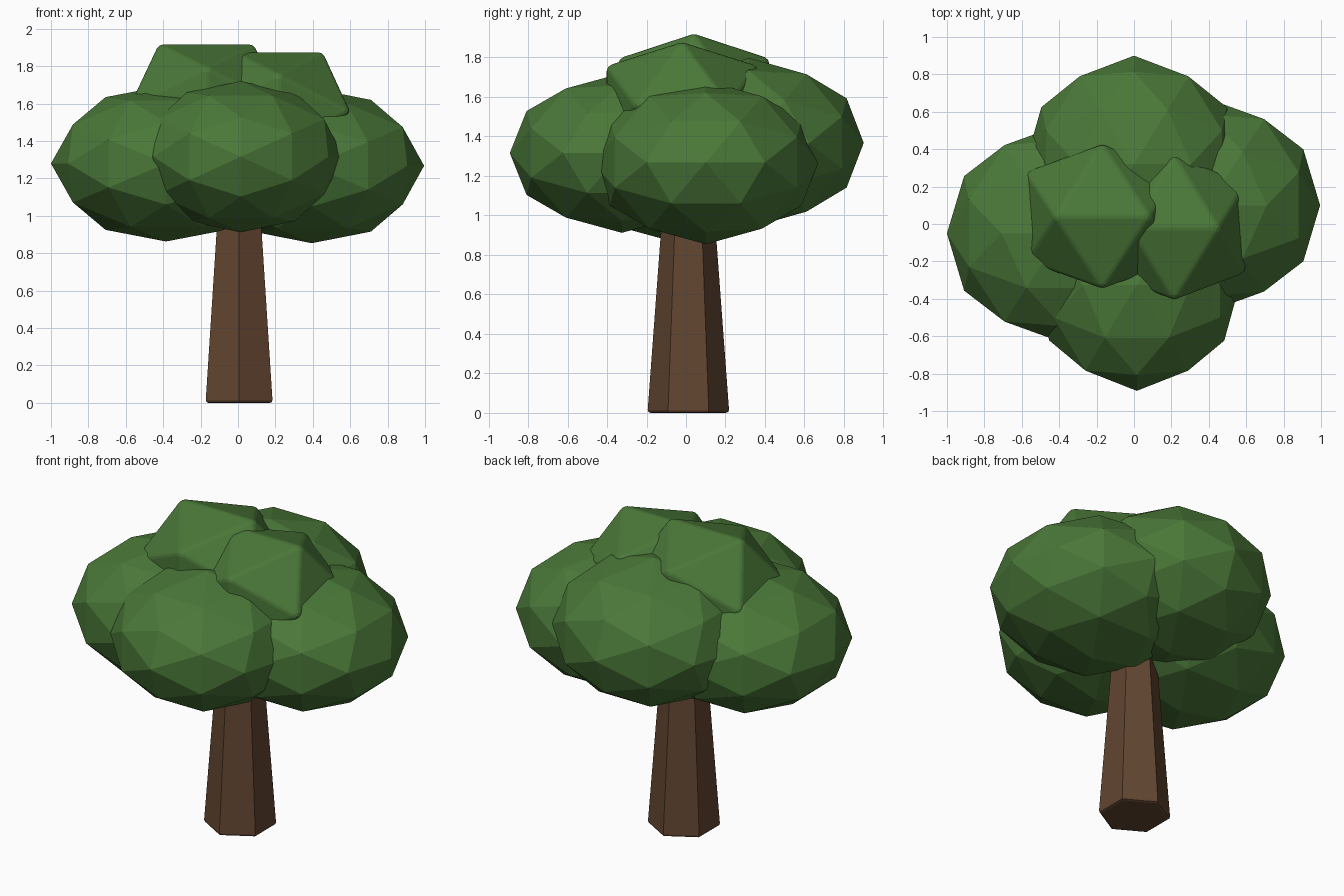
import bpy
import bmesh
from math import pi, sqrt
from mathutils import Matrix, Vector

if "Cube" in bpy.data.objects:
    bpy.data.objects.remove(bpy.data.objects["Cube"], do_unlink=True)


def make_material(name, rgb):
    mat = bpy.data.materials.new(name)
    mat.use_nodes = True
    colour = (*rgb, 1.0)
    mat.diffuse_color = colour
    bsdf = mat.node_tree.nodes["Principled BSDF"]
    bsdf.inputs["Base Color"].default_value = colour
    bsdf.inputs["Roughness"].default_value = 0.9
    return mat


def finish(name, bm, mat):
    bmesh.ops.recalc_face_normals(bm, faces=bm.faces)
    mesh = bpy.data.meshes.new(name)
    bm.to_mesh(mesh)
    bm.free()
    mesh.materials.append(mat)
    obj = bpy.data.objects.new(name, mesh)
    bpy.context.collection.objects.link(obj)
    return obj


def hull(points):
    bm = bmesh.new()
    for p in points:
        bm.verts.new(p)
    bmesh.ops.convex_hull(bm, input=bm.verts)
    return bm


def clump(name, centre, radii, mat, fine):
    """Squashed icosahedron with an edge midpoint on every axis."""
    phi = (1 + sqrt(5)) / 2
    points = []
    for a in (-1, 1):
        for b in (-phi, phi):
            points += [Vector((b, a, 0)), Vector((a, 0, b)), Vector((0, b, a))]
    points = [p.normalized() for p in points]
    bm = hull(points)
    if fine:
        # push every edge midpoint out to the sphere
        mids = [(e.verts[0].co + e.verts[1].co).normalized() for e in bm.edges]
        bm.free()
        bm = hull(points + mids)
    bm.transform(Matrix.Translation(centre) @ Matrix.Diagonal((*radii, 1)))
    obj = finish(name, bm, mat)
    if not fine:
        bevel = obj.modifiers.new("soft_edges", "BEVEL")
        bevel.width = 0.015
        bevel.segments = 2
    return obj


leaf = make_material("leaf_green", (0.069, 0.188, 0.040))
bark = make_material("bark_brown", (0.122, 0.060, 0.030))

# Large lower clumps of foliage
clump("foliage_right", (-0.385, -0.05, 1.28), (0.615, 0.583, 0.417), leaf, True)
clump("foliage_left", (0.395, 0.10, 1.268), (0.60, 0.57, 0.414), leaf, True)
clump("foliage_front", (0.015, -0.325, 1.316), (0.55, 0.567, 0.404), leaf, True)
clump("foliage_back", (0.0, 0.32, 1.367), (0.582, 0.58, 0.43), leaf, True)

# Small coarse clumps on the crown
clump("crown_right", (-0.17, 0.04, 1.588), (0.48, 0.452, 0.39), leaf, False)
clump("crown_left", (0.215, -0.02, 1.559), (0.45, 0.452, 0.374), leaf, False)

# Tapered six-sided trunk with a softened foot
bm = bmesh.new()
height = 1.2
bmesh.ops.create_cone(bm, cap_ends=True, segments=6, radius1=0.207,
                      radius2=0.118, depth=height)
bm.transform(Matrix.Translation((0.006, 0.012, height / 2)))
ys = [v.co.y for v in bm.verts]
if max(ys) - min(ys) < 0.4:
    # a corner must point forwards
    bm.transform(Matrix.Rotation(pi / 6, 4, "Z"))
rim = [e for e in bm.edges if all(v.co.z < 0.01 for v in e.verts)]
bmesh.ops.bevel(bm, geom=rim, offset=0.015, segments=2, profile=0.5,
                affect="EDGES")
finish("trunk", bm, bark)
